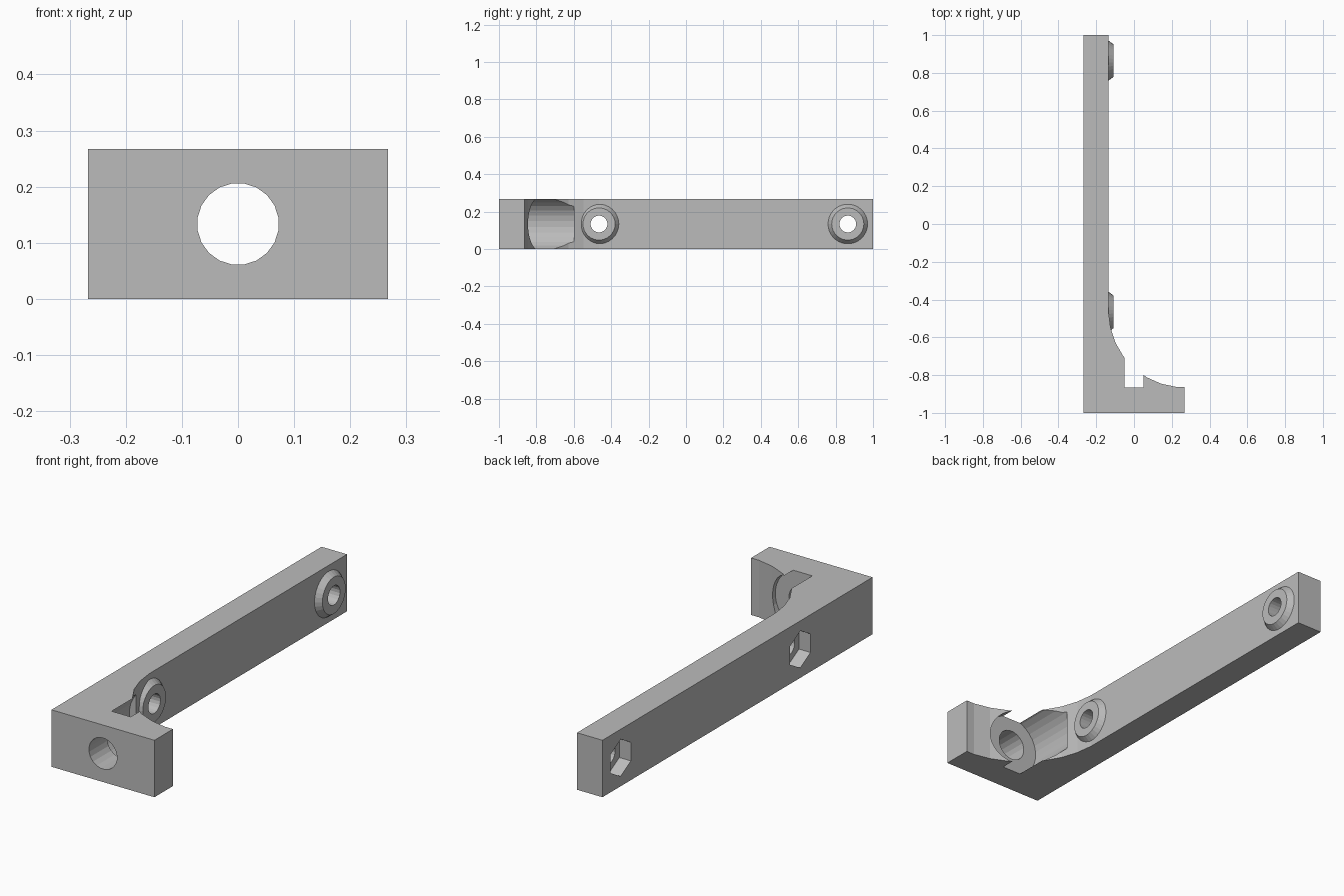
import bpy, bmesh
from math import cos, sin, radians, pi
from mathutils import Matrix, Vector

cube = bpy.data.objects.get("Cube")
if cube:
    bpy.data.objects.remove(cube, do_unlink=True)

H = 0.267            # bar height and half of the foot length
MID = H / 2
INNER = -0.135       # inner face of the long arm
FILLET = 0.4

grey = bpy.data.materials.new("plain grey")
grey.use_nodes = True
colour = (0.5, 0.5, 0.5, 1)
grey.diffuse_color = colour
grey.node_tree.nodes["Principled BSDF"].inputs["Base Color"].default_value = colour


def add_object(name, bm):
    bmesh.ops.recalc_face_normals(bm, faces=bm.faces)
    mesh = bpy.data.meshes.new(name)
    bm.to_mesh(mesh)
    bm.free()
    mesh.materials.append(grey)
    obj = bpy.data.objects.new(name, mesh)
    bpy.context.collection.objects.link(obj)
    return obj


def tube(name, axis, start, end, r1, r2, sides, twist=0):
    """Cylinder or cone running along x or y between two points."""
    start, end = Vector(start), Vector(end)
    turn = Matrix.Rotation(pi / 2, 4, 'Y') if axis == 'x' else Matrix.Rotation(-pi / 2, 4, 'X')
    place = Matrix.Translation((start + end) / 2) @ turn @ Matrix.Rotation(radians(twist), 4, 'Z')
    bm = bmesh.new()
    bmesh.ops.create_cone(bm, cap_ends=True, segments=sides, radius1=r1, radius2=r2,
                          depth=(end - start).length, matrix=place)
    return add_object(name, bm)


def cut(target, cutter):
    cutter.hide_render = True
    mod = target.modifiers.new("cut", 'BOOLEAN')
    mod.operation = 'DIFFERENCE'
    mod.solver = 'EXACT'
    mod.object = cutter
    bpy.context.view_layer.objects.active = target
    bpy.ops.object.modifier_apply(modifier=mod.name)


# L-shaped bracket with a concave fillet in the corner
centre_y = -0.865 + FILLET
arc = [(H - FILLET * cos(radians(a)), centre_y - FILLET * sin(radians(a)))
       for a in range(0, 85, 12)]
arc[0] = (INNER, centre_y)
outline = [(-H, -1), (H, -1), (H, arc[-1][1])] + arc[::-1] + [(INNER, 1), (-H, 1)]
bm = bmesh.new()
base = bm.faces.new([bm.verts.new((x, y, 0)) for x, y in outline])
top = bmesh.ops.extrude_face_region(bm, geom=[base])
bmesh.ops.translate(bm, vec=(0, 0, H),
                    verts=[v for v in top["geom"] if isinstance(v, bmesh.types.BMVert)])
bracket = add_object("bracket", bm)
cutters = []

# Round pocket for the bolt head and the bolt hole through the foot
cutters.append(tube("head_pocket_cutter", 'y', (0, -0.865, MID), (0, -0.6, MID), 0.143, 0.143, 30))
cutters.append(tube("foot_hole_cutter", 'y', (0, -1.1, MID), (0, -0.8, MID), 0.073, 0.073, 20, 9))
for cutter in cutters:
    cut(bracket, cutter)

# Tapered bosses with through holes and hexagonal nut pockets behind
for label, y in (("front", -0.465), ("back", 0.865)):
    boss = tube(label + "_boss", 'x', (INNER, y, MID), (-0.108, y, MID), 0.106, 0.086, 30)
    hole = tube(label + "_hole_cutter", 'x', (-0.4, y, MID), (0, y, MID), 0.045, 0.045, 20, 9)
    nut = tube(label + "_nut_cutter", 'x', (-0.35, y, MID), (-H + 0.06, y, MID), 0.087, 0.087, 6, 30)
    cut(boss, hole)
    cut(bracket, hole)
    cut(bracket, nut)
    cutters += [hole, nut]

for cutter in cutters:
    bpy.data.objects.remove(cutter, do_unlink=True)
